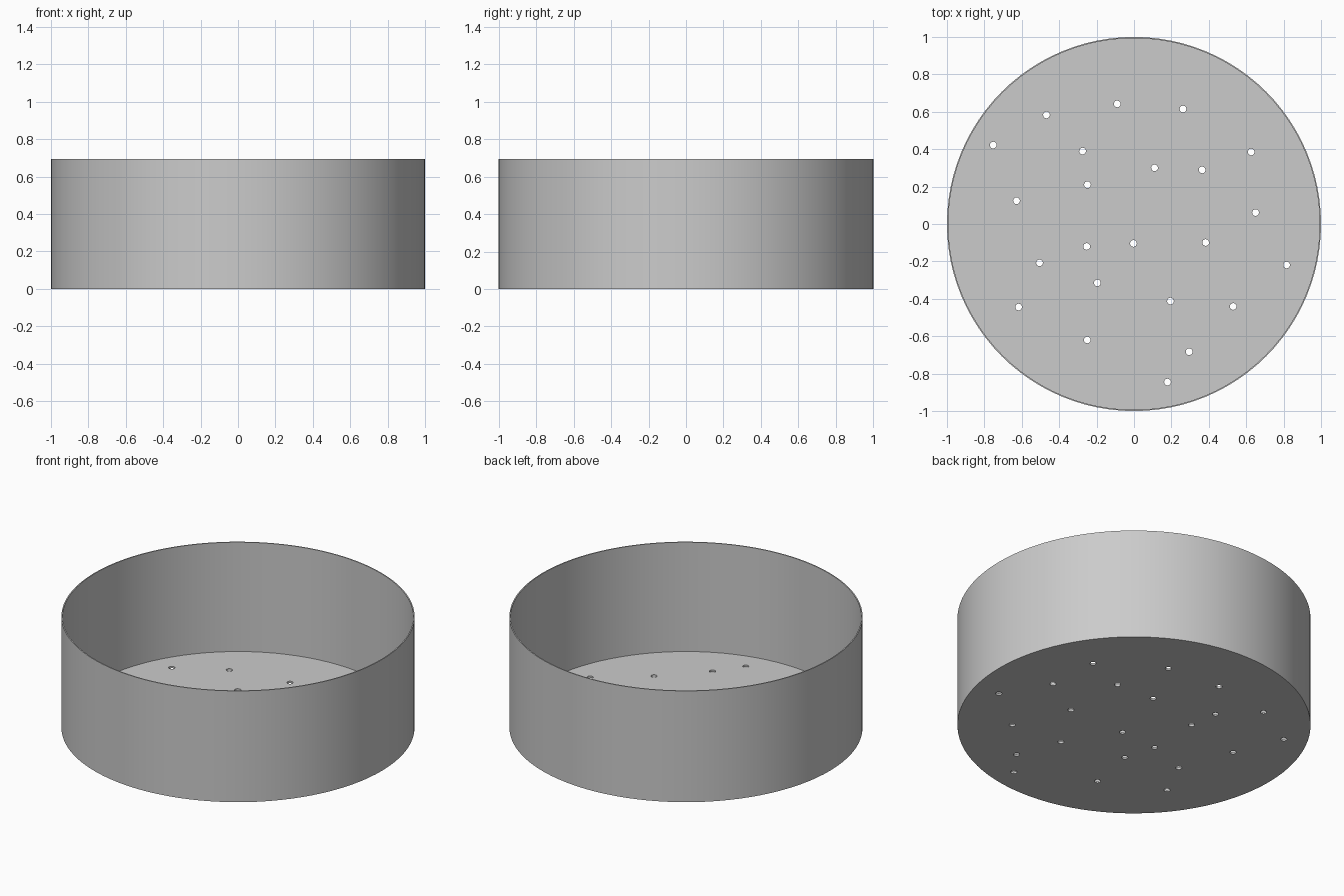
import bpy, bmesh, math

if "Cube" in bpy.data.objects:
    bpy.data.objects.remove(bpy.data.objects["Cube"])

RADIUS, INNER, HEIGHT, FLOOR = 1.0, 0.993, 0.695, 0.012
SIDES, HOLE_R = 96, 0.018

# scattered drain holes (x, y), top rows first
HOLES = [(-0.09, 0.642), (0.262, 0.615), (-0.468, 0.583), (-0.753, 0.422),
         (-0.275, 0.39), (0.626, 0.385), (0.11, 0.30), (0.364, 0.289),
         (-0.249, 0.21), (-0.628, 0.124), (0.65, 0.061), (-0.253, -0.12),
         (-0.003, -0.104), (0.383, -0.099), (-0.505, -0.208), (0.816, -0.219),
         (-0.196, -0.315), (-0.617, -0.444), (0.195, -0.412), (0.53, -0.441),
         (-0.25, -0.62), (0.295, -0.683), (0.179, -0.845)]

grey = bpy.data.materials.new("light grey")
grey.diffuse_color = (0.6, 0.6, 0.6, 1)
grey.use_nodes = True
grey.node_tree.nodes["Principled BSDF"].inputs["Base Color"].default_value = grey.diffuse_color


def add_object(name, mesh):
    mesh.materials.clear()
    mesh.materials.append(grey)
    mesh.polygons.foreach_set("use_smooth", [True] * len(mesh.polygons))
    mesh.set_sharp_from_angle(angle=math.radians(30))
    obj = bpy.data.objects.new(name, mesh)
    bpy.context.collection.objects.link(obj)
    return obj


def circle(curve, cx, cy, r, n):
    s = curve.splines.new('POLY')
    s.points.add(n - 1)
    for i, p in enumerate(s.points):
        a = math.tau * i / n
        p.co = (cx + r * math.cos(a), cy + r * math.sin(a), 0, 1)
    s.use_cyclic_u = True


# thin round wall, turned from its profile
bm = bmesh.new()
profile = [(RADIUS, 0), (RADIUS, HEIGHT), (INNER, HEIGHT), (INNER, FLOOR)]
rings = [[bm.verts.new((r * math.cos(math.tau * i / SIDES),
                        r * math.sin(math.tau * i / SIDES), z))
          for i in range(SIDES)] for r, z in profile]
for a, b in zip(rings, rings[1:]):
    for i in range(SIDES):
        j = (i + 1) % SIDES
        bm.faces.new((a[i], a[j], b[j], b[i]))
wall_mesh = bpy.data.meshes.new("wall")
bm.to_mesh(wall_mesh)
bm.free()
add_object("wall", wall_mesh)

# perforated floor: filled outline with the holes left open
outline = bpy.data.curves.new("floor_outline", 'CURVE')
outline.dimensions = '2D'
outline.fill_mode = 'BOTH'
outline.extrude = FLOOR / 2
circle(outline, 0, 0, RADIUS - 0.0005, SIDES)
for x, y in HOLES:
    circle(outline, x, y, HOLE_R, 16)
helper = bpy.data.objects.new("floor_outline", outline)
bpy.context.collection.objects.link(helper)
bpy.context.view_layer.update()
deps = bpy.context.evaluated_depsgraph_get()
floor_mesh = bpy.data.meshes.new_from_object(helper.evaluated_get(deps))
bpy.data.objects.remove(helper)

# weld the floor and lift it onto the ground plane
bm = bmesh.new()
bm.from_mesh(floor_mesh)
bmesh.ops.remove_doubles(bm, verts=bm.verts, dist=1e-5)
bmesh.ops.recalc_face_normals(bm, faces=bm.faces)
bmesh.ops.translate(bm, verts=bm.verts, vec=(0, 0, FLOOR / 2))
bm.to_mesh(floor_mesh)
bm.free()
add_object("floor", floor_mesh)
